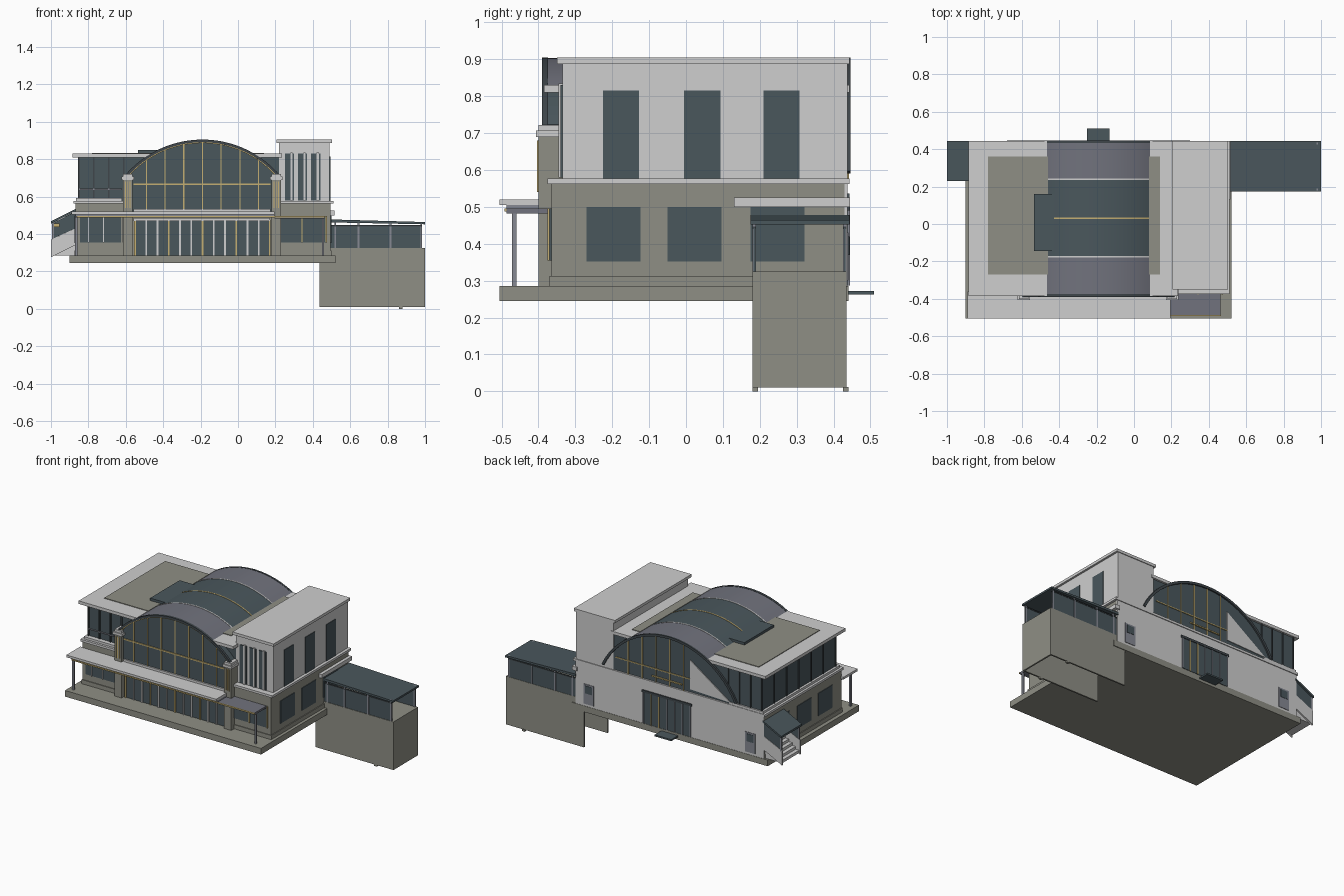
import bpy, bmesh, math

def material(name, c):
    m = bpy.data.materials.new(name)
    m.diffuse_color = (*c, 1)
    return m

LIGHT = material("light_plaster", (0.62, 0.62, 0.62))
STONE = material("warm_stone", (0.275, 0.275, 0.235))
GLASS = material("dark_glass", (0.068, 0.095, 0.108))
ROOF = material("grey_roofing", (0.165, 0.17, 0.205))
GOLD = material("gold_trim", (0.56, 0.43, 0.17))
FRAME = material("dark_frame", (0.05, 0.062, 0.07))
METAL = material("grey_metal", (0.24, 0.25, 0.29))

def prism(name, pts, y0, y1, mat):
    """Extrude an x-z outline along y."""
    bm = bmesh.new()
    f = bm.faces.new([bm.verts.new((x, y0, z)) for x, z in pts])
    ext = bmesh.ops.extrude_face_region(bm, geom=[f])
    bmesh.ops.translate(bm, vec=(0, y1 - y0, 0),
                        verts=[v for v in ext["geom"] if isinstance(v, bmesh.types.BMVert)])
    bmesh.ops.recalc_face_normals(bm, faces=bm.faces)
    me = bpy.data.meshes.new(name)
    bm.to_mesh(me)
    bm.free()
    me.materials.append(mat)
    ob = bpy.data.objects.new(name, me)
    bpy.context.collection.objects.link(ob)
    return ob

def box(name, x0, x1, y0, y1, z0, z1, mat):
    return prism(name, [(x0, z0), (x1, z0), (x1, z1), (x0, z1)], y0, y1, mat)

# Arch geometry shared by the vault, its end windows and ribs
CX, CZ, R = -0.19, 0.361, 0.542

def arch_z(x, r=R):
    return CZ + math.sqrt(r * r - (x - CX) ** 2)

def arc(r, half, n=24):
    a = math.asin(half / R)
    return [(CX + r * math.sin(-a + 2 * a * i / n), CZ + r * math.cos(-a + 2 * a * i / n))
            for i in range(n + 1)]

def arch_band(name, half, y0, y1, mat, grow=0.0, thick=0.012):
    return prism(name, arc(R + grow, half) + arc(R + grow - thick, half)[::-1], y0, y1, mat)

def arch_panel(name, half, zb, y0, y1, mat):
    return prism(name, [(CX - half, zb)] + arc(R - 0.006, half) + [(CX + half, zb)], y0, y1, mat)

# Plinth and ground floor
box("plinth", -0.90, 0.52, -0.505, 0.44, 0.245, 0.285, STONE)
box("ground_floor", -0.87, 0.495, -0.365, 0.43, 0.285, 0.562, STONE)
box("base_course", -0.875, 0.50, -0.37, 0.43, 0.285, 0.312, STONE)
box("rear_wall", -0.87, 0.495, 0.428, 0.438, 0.285, 0.562, LIGHT)
box("storey_ledge", -0.88, 0.51, -0.375, 0.443, 0.562, 0.577, LIGHT)
box("left_upper_ledge", -0.865, -0.62, -0.36, 0.44, 0.577, 0.592, LIGHT)

# Side windows on both ends
for x0, x1, side in ((0.493, 0.499, "right"), (-0.874, -0.868, "left")):
    for y in (-0.27, -0.05, 0.175):
        box(side + "_window", x0, x1, y, y + 0.146, 0.352, 0.5, GLASS)

# Front windows beside the entrance
box("front_left_window", -0.845, -0.625, -0.371, -0.364, 0.355, 0.495, GLASS)
box("front_right_window", 0.23, 0.47, -0.371, -0.364, 0.355, 0.495, GLASS)
for x in (-0.80, -0.72, -0.615):
    box("left_window_mullion", x - 0.003, x + 0.003, -0.376, -0.37, 0.355, 0.495, LIGHT)
for x in (0.225, 0.343, 0.472):
    box("right_window_mullion", x - 0.003, x + 0.003, -0.376, -0.37, 0.355, 0.495, GOLD)

# Glazed entrance front
box("entrance_glass", -0.555, 0.165, -0.376, -0.36, 0.285, 0.475, GLASS)
box("entrance_header", -0.56, 0.17, -0.385, -0.36, 0.47, 0.485, LIGHT)
for i in range(13):
    x = -0.55 + i * 0.06
    w = 0.004 if i % 2 else 0.005
    box("entrance_mullion", x - w, x + w, -0.383, -0.375, 0.285, 0.475, LIGHT if i % 3 else GOLD)

# Front canopies and posts
box("front_canopy", -0.89, 0.195, -0.505, -0.36, 0.505, 0.52, LIGHT)
box("canopy_gold_strip", -0.86, 0.465, -0.492, -0.486, 0.487, 0.495, GOLD)
box("canopy_soffit", -0.87, 0.195, -0.487, -0.36, 0.493, 0.505, METAL)
box("side_canopy", 0.195, 0.462, -0.486, -0.36, 0.482, 0.495, ROOF)
for x in (-0.865, 0.455):
    box("canopy_post", x - 0.006, x + 0.006, -0.472, -0.46, 0.285, 0.49, METAL)

# Stone pillars with stepped caps flanking the arch
for x in (-0.59, 0.205):
    box("pillar", x - 0.026, x + 0.026, -0.40, -0.325, 0.285, 0.69, STONE)
    box("pillar_cap", x - 0.034, x + 0.034, -0.407, -0.32, 0.69, 0.707, LIGHT)
    box("pillar_cap_top", x - 0.025, x + 0.025, -0.40, -0.33, 0.707, 0.722, LIGHT)
    for d in (-0.012, 0.0, 0.012):
        box("pillar_inlay", x + d - 0.002, x + d + 0.002, -0.404, -0.399, 0.54, 0.68, GOLD)

# Upper glazed storey with dark mullions
box("upper_glass", -0.85, 0.22, -0.33, 0.43, 0.577, 0.81, GLASS)
for i in range(7):
    y = -0.33 + i * 0.76 / 6
    box("left_upper_mullion", -0.856, -0.846, y - 0.004, y + 0.004, 0.577, 0.81, FRAME)
for x in (-0.85, -0.77, -0.69, -0.61):
    for y in (-0.334, 0.43):
        box("upper_mullion", x - 0.004, x + 0.004, y - 0.003, y + 0.006, 0.577, 0.81, FRAME)
box("left_handrail", -0.85, -0.62, -0.34, -0.334, 0.636, 0.642, METAL)

# Main roof slab in three parts, leaving the arch front clear
box("roof_left", -0.885, -0.465, -0.385, 0.443, 0.81, 0.83, LIGHT)
box("roof_middle", -0.465, 0.085, -0.36, 0.42, 0.81, 0.828, LIGHT)
box("roof_right", 0.085, 0.235, -0.385, 0.443, 0.81, 0.83, LIGHT)
box("roof_gravel_left", -0.78, -0.46, -0.27, 0.36, 0.829, 0.834, STONE)
box("roof_gravel_right", 0.08, 0.14, -0.27, 0.36, 0.829, 0.834, STONE)
box("flat_skylight", -0.535, -0.42, -0.145, 0.16, 0.832, 0.85, GLASS)

# Barrel vault
vault = [arch_band("vault_front", 0.277, -0.385, -0.175, ROOF),
         arch_band("vault_skylight", 0.277, -0.175, 0.24, GLASS),
         arch_band("vault_rear", 0.277, 0.24, 0.443, ROOF)]
for y, m in ((-0.175, LIGHT), (0.24, LIGHT), (0.03, GOLD)):
    vault.append(arch_band("vault_rib", 0.272, y - 0.004, y + 0.004, m, 0.002))

# Arched end windows with ribs
arch_panel("front_arch_glass", 0.40, 0.52, -0.377, -0.325, GLASS)
arch_panel("rear_arch_glass", 0.485, 0.58, 0.428, 0.437, GLASS)
vault.append(arch_band("front_arch_rib", 0.42, -0.39, -0.374, FRAME, 0.002, 0.014))
vault.append(arch_band("rear_arch_rib", 0.488, 0.434, 0.446, FRAME, 0.002, 0.016))
vault.append(arch_band("front_gold_edge", 0.40, -0.386, -0.376, GOLD, -0.012, 0.005))
for i in range(-3, 4):
    x = CX + i * 0.1
    box("front_arch_mullion", x - 0.003, x + 0.003, -0.382, -0.376, 0.52, arch_z(x) - 0.012, GOLD)
    if x > -0.34:
        box("rear_arch_mullion", x - 0.003, x + 0.003, 0.436, 0.442, 0.577, arch_z(x) - 0.012, GOLD)
box("front_arch_transom", -0.56, 0.175, -0.383, -0.376, 0.661, 0.669, GOLD)
box("front_arch_sill", -0.56, 0.175, -0.386, -0.36, 0.52, 0.535, LIGHT)
box("rear_arch_transom", -0.34, 0.2, 0.436, 0.442, 0.662, 0.668, GOLD)
box("rear_balcony_rail", -0.28, -0.06, 0.437, 0.445, 0.61, 0.618, GOLD)
prism("rear_stair_wall", [(-0.34, 0.60), (-0.34, 0.79), (-0.63, 0.59)], 0.436, 0.442, LIGHT)

# Tower block
box("tower", 0.22, 0.49, -0.335, 0.438, 0.577, 0.887, LIGHT)
box("tower_cap", 0.205, 0.503, -0.35, 0.443, 0.887, 0.905, LIGHT)
for y in (-0.225, -0.005, 0.21):
    box("tower_side_window", 0.487, 0.494, y, y + 0.098, 0.577, 0.815, GLASS)
for x in (0.25, 0.32, 0.39):
    box("tower_front_window", x, x + 0.05, -0.34, -0.334, 0.58, 0.83, GLASS)
    box("tower_fin", x + 0.03, x + 0.042, -0.346, -0.335, 0.58, 0.835, LIGHT)

# Rear doors
box("rear_entrance", -0.34, 0.0, 0.436, 0.441, 0.287, 0.49, GLASS)
box("rear_entrance_header", -0.35, 0.01, 0.436, 0.445, 0.49, 0.505, FRAME)
for i in range(7):
    x = -0.34 + i * 0.34 / 6
    box("rear_door_mullion", x - 0.003, x + 0.003, 0.439, 0.445, 0.287, 0.49, GOLD if i in (4, 5) else METAL)
for x in (-0.81, 0.36):
    box("service_door", x, x + 0.075, 0.436, 0.441, 0.30, 0.43, METAL)
    box("service_door_pane", x + 0.012, x + 0.063, 0.439, 0.443, 0.37, 0.42, GLASS)
box("rear_step", -0.25, -0.13, 0.44, 0.51, 0.262, 0.272, GLASS)

# Side bridge on open stone walls
for y in (0.18, 0.425):
    box("bridge_wall", 0.435, 1.0, y, y + 0.01, 0.01, 0.325, STONE)
    box("bridge_glass", 0.495, 0.985, y + 0.003, y + 0.008, 0.325, 0.443, GLASS)
    box("bridge_rail", 0.495, 0.985, y, y + 0.01, 0.44, 0.447, FRAME)
    box("bridge_foot", 0.86, 0.88, y + 0.0, y + 0.015, 0.0, 0.012, STONE)
    for x in (0.52, 0.645, 0.815, 0.98):
        box("bridge_post", x - 0.005, x + 0.005, y, y + 0.01, 0.325, 0.465, METAL)
box("bridge_end_wall", 0.99, 1.0, 0.18, 0.435, 0.01, 0.325, STONE)
box("bridge_floor", 0.495, 1.0, 0.18, 0.435, 0.31, 0.325, STONE)
prism("bridge_roof", [(0.49, 0.462), (1.0, 0.452), (1.0, 0.464), (0.49, 0.478)], 0.175, 0.443, GLASS)
box("bridge_door_hood", 0.48, 0.516, 0.13, 0.445, 0.50, 0.525, LIGHT)

# Covered stair at the left end
for y in (0.24, 0.425):
    prism("stair_parapet", [(-1, 0.275), (-0.87, 0.34), (-0.87, 0.43), (-1, 0.37)], y, y + 0.01, LIGHT)
    prism("stair_glass", [(-0.99, 0.375), (-0.87, 0.43), (-0.87, 0.52), (-0.99, 0.458)], y + 0.003, y + 0.008, GLASS)
    box("stair_post", -0.995, -0.985, y, y + 0.01, 0.36, 0.46, METAL)
for i in range(5):
    box("stair_step", -0.995 + i * 0.025, -0.87, 0.25, 0.425, 0.285 + i * 0.018, 0.303 + i * 0.018, LIGHT)
prism("stair_roof", [(-1, 0.455), (-0.865, 0.524), (-0.865, 0.536), (-1, 0.468)], 0.23, 0.443, GLASS)
box("stair_lamp", -0.985, -0.955, 0.234, 0.242, 0.437, 0.455, GOLD)

# Smooth the curved shells
for ob in vault:
    for p in ob.data.polygons:
        p.use_smooth = True
    ob.data.set_sharp_from_angle(angle=math.radians(30))
